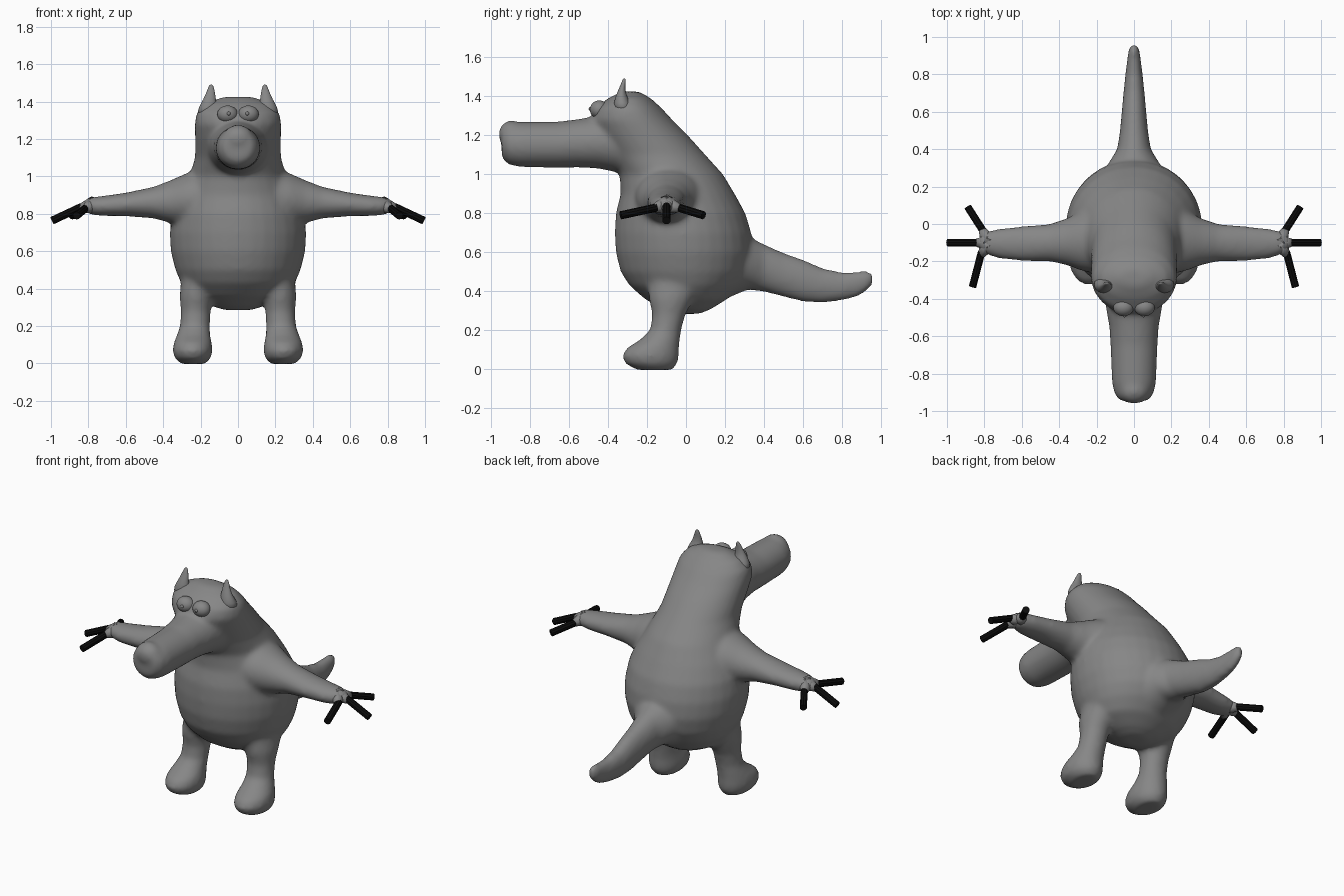
import bpy, bmesh, math
from mathutils import Vector, Matrix

default_cube = bpy.data.objects.get("Cube")
if default_cube:
    bpy.data.objects.remove(default_cube, do_unlink=True)


def make_material(name, value):
    material = bpy.data.materials.new(name)
    material.use_nodes = True
    colour = (value, value, value, 1)
    material.diffuse_color = colour
    material.node_tree.nodes["Principled BSDF"].inputs["Base Color"].default_value = colour
    return material


grey = make_material("plain grey", .24)
black = make_material("claw black", .004)


def loft(bm, axis, rows, side=1, segments=32):
    """Closed tube of elliptical rings; a row holds position, two centres and two radii."""
    order = {"x": (0, 1, 2), "y": (1, 0, 2), "z": (2, 0, 1)}[axis]
    rings = []
    for position, centre_a, centre_b, radius_a, radius_b in rows:
        ring = []
        for i in range(segments):
            angle = math.tau * i / segments
            point = Vector()
            point[order[0]] = position
            point[order[1]] = centre_a + radius_a * math.cos(angle)
            point[order[2]] = centre_b + radius_b * math.sin(angle)
            point.x *= side
            ring.append(bm.verts.new(point))
        rings.append(ring)
    faces = [bm.faces.new(rings[0]), bm.faces.new(rings[-1])]
    for low, high in zip(rings, rings[1:]):
        for i in range(segments):
            j = (i + 1) % segments
            faces.append(bm.faces.new((low[i], low[j], high[j], high[i])))
    bmesh.ops.recalc_face_normals(bm, faces=faces)


def ball(bm, centre, radii):
    matrix = Matrix.Translation(centre) @ Matrix.Diagonal((*radii, 1))
    bmesh.ops.create_uvsphere(bm, u_segments=24, v_segments=16, radius=1, matrix=matrix)


def rod(bm, start, end, start_radius, end_radius, segments=10):
    start, end = Vector(start), Vector(end)
    direction = end - start
    matrix = Matrix.Translation((start + end) / 2) @ direction.to_track_quat("Z", "Y").to_matrix().to_4x4()
    bmesh.ops.create_cone(bm, cap_ends=True, segments=segments, radius1=start_radius,
                          radius2=end_radius, depth=direction.length, matrix=matrix)


def finish(bm, name, material, smooth=True):
    mesh = bpy.data.meshes.new(name)
    bm.to_mesh(mesh)
    bm.free()
    mesh.materials.append(material)
    for face in mesh.polygons:
        face.use_smooth = smooth
    obj = bpy.data.objects.new(name, mesh)
    bpy.context.collection.objects.link(obj)
    return obj


# Torso and head: height, front, back, half width
torso = [(.285, -.05, .07, .07), (.31, -.12, .13, .15), (.36, -.21, .21, .25),
         (.43, -.29, .28, .305), (.5, -.335, .325, .335), (.6, -.36, .345, .36),
         (.7, -.365, .335, .365), (.8, -.36, .305, .35), (.9, -.335, .25, .31),
         (1, -.34, .19, .26), (1.1, -.4, .1, .23), (1.2, -.46, .01, .23),
         (1.28, -.49, -.07, .232), (1.34, -.465, -.125, .222),
         (1.39, -.4, -.18, .175), (1.425, -.33, -.24, .08)]
bm = bmesh.new()
loft(bm, "z", [(z, 0, (front + back) / 2, width, (back - front) / 2)
               for z, front, back, width in torso])

# Snout with a rounded nose
loft(bm, "y", [(-.3, 0, 1.15, .17, .15), (-.45, 0, 1.165, .15, .135),
               (-.55, 0, 1.16, .132, .124), (-.65, 0, 1.153, .126, .118),
               (-.85, 0, 1.153, .118, .116), (-.91, 0, 1.155, .104, .105),
               (-.945, 0, 1.165, .075, .08)])
ball(bm, (0, -.895, 1.205), (.082, .067, .072))

# Tail
loft(bm, "y", [(.2, 0, .55, .2, .19), (.32, 0, .545, .14, .135),
               (.4, 0, .52, .09, .122), (.5, 0, .485, .075, .113),
               (.6, 0, .455, .066, .108), (.7, 0, .43, .057, .09),
               (.8, 0, .425, .047, .073), (.88, 0, .437, .037, .066),
               (.93, 0, .455, .03, .052), (.96, 0, .465, .018, .03)])

for side in (1, -1):
    # Arm
    loft(bm, "x", [(.18, -.09, .88, .18, .17), (.28, -.09, .875, .16, .14),
                   (.36, -.095, .865, .125, .115), (.45, -.1, .86, .1, .085),
                   (.6, -.105, .85, .093, .063), (.72, -.105, .842, .08, .054),
                   (.78, -.102, .842, .065, .048), (.83, -.1, .842, .035, .03)], side)
    # Leg and foot
    loft(bm, "z", [(-.003, .24, -.16, .065, .09), (.03, .242, -.178, .098, .135),
                   (.07, .243, -.182, .107, .146), (.11, .242, -.17, .102, .134),
                   (.15, .238, -.135, .09, .104), (.2, .23, -.105, .08, .08),
                   (.28, .226, -.088, .08, .085), (.36, .222, -.075, .09, .115),
                   (.5, .19, -.03, .11, .17)], side)

body = finish(bm, "body", grey)
remesh = body.modifiers.new("fuse", "REMESH")
remesh.mode = "VOXEL"
remesh.voxel_size = .014
remesh.use_smooth_shade = True
soften = body.modifiers.new("soften", "SMOOTH")
soften.factor = .5
soften.iterations = 12

for side, label in ((1, "left"), (-1, "right")):
    # Ear
    bm = bmesh.new()
    loft(bm, "z", [(1.32, .16, -.32, .062, .055), (1.37, .16, -.328, .052, .042),
                   (1.41, .152, -.333, .034, .025), (1.45, .146, -.325, .023, .014),
                   (1.48, .144, -.318, .014, .01), (1.492, .143, -.316, .006, .005)],
         side, 20)
    ear = finish(bm, label + "_ear", grey)
    ear.modifiers.new("rounding", "SUBSURF").levels = 1

    # Eye bulge with a small raised pupil
    bm = bmesh.new()
    ball(bm, (side * .056, -.445, 1.332), (.055, .048, .047))
    ball(bm, (side * .05, -.49, 1.336), (.01, .009, .01))
    finish(bm, label + "_eye", grey)

    # Three claws spread from the hand, each in a pointed finger stub
    claws = bmesh.new()
    stubs = bmesh.new()
    for start, end in (((.815, -.15, .83), (.863, -.335, .79)),
                       ((.835, -.1, .838), (.995, -.1, .763)),
                       ((.805, -.04, .83), (.888, .09, .79))):
        start = Vector((side * start[0], *start[1:]))
        end = Vector((side * end[0], *end[1:]))
        rod(claws, start, end, .021, .021)
        rod(stubs, (side * .775, -.1, .845), start.lerp(end, .12), .048, .018)
    finish(claws, label + "_claws", black, False)
    finish(stubs, label + "_fingers", grey)
